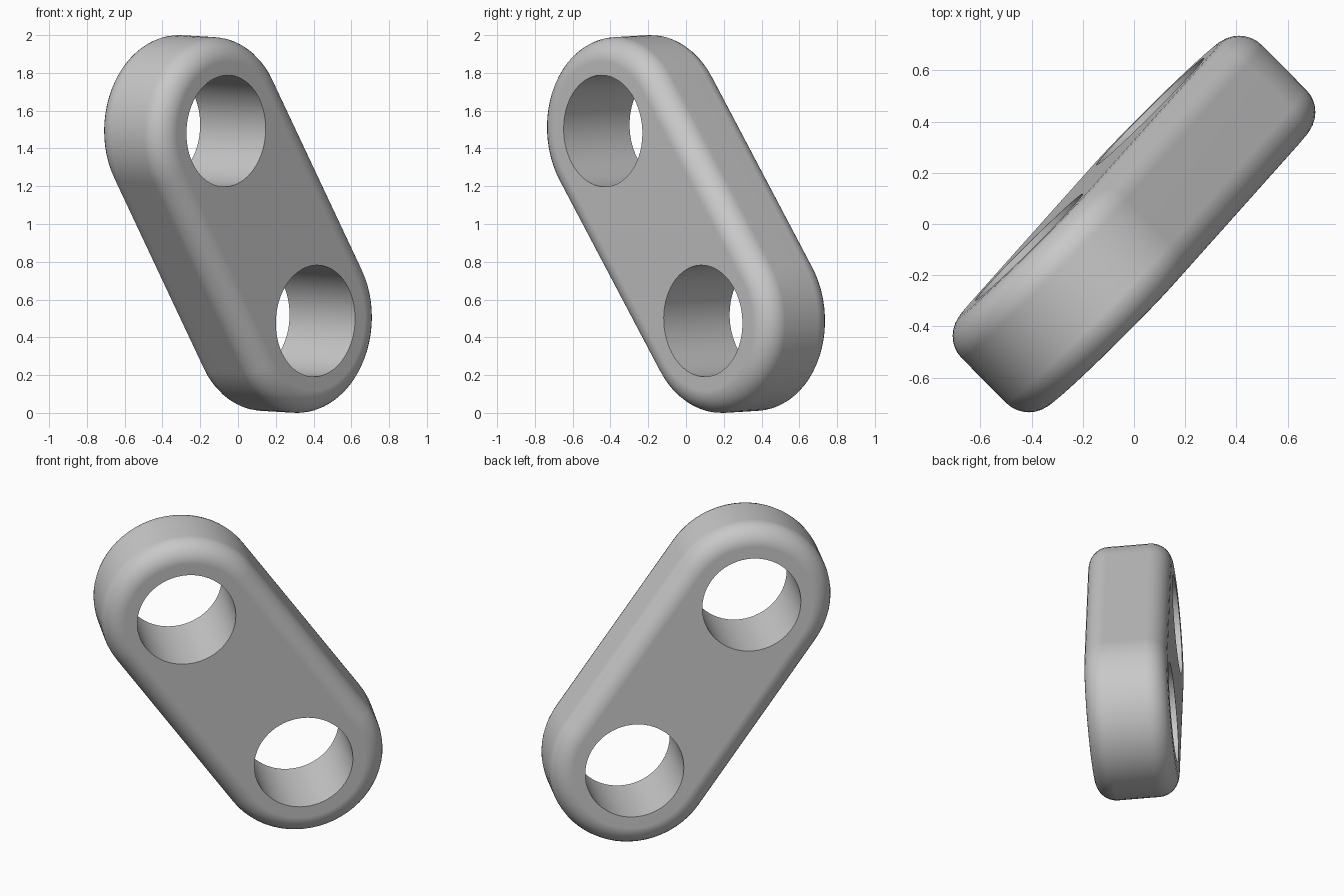
import bpy, bmesh
from math import pi, sin, cos, radians
from mathutils import Vector, Matrix

cube = bpy.data.objects.get("Cube")
if cube:
    bpy.data.objects.remove(cube, do_unlink=True)

R = 0.4925            # outer end radius, also the plate thickness
HALF_SPAN = 1.25 * R  # centre to hole axis
HOLE_R = 0.6 * R
FILLET = 0.25 * R
SEG = 32

grey = bpy.data.materials.new("plain_grey")
grey.use_nodes = True
colour = (0.58, 0.58, 0.58, 1)
grey.diffuse_color = colour
grey.node_tree.nodes["Principled BSDF"].inputs["Base Color"].default_value = colour


def prism(name, outline, height):
    """Extrude a flat outline symmetrically about z = 0."""
    bm = bmesh.new()
    base = bm.faces.new([bm.verts.new((x, y, -height / 2)) for x, y in outline])
    top = bmesh.ops.extrude_face_region(bm, geom=[base])
    verts = [v for v in top["geom"] if isinstance(v, bmesh.types.BMVert)]
    bmesh.ops.translate(bm, verts=verts, vec=(0, 0, height))
    bmesh.ops.recalc_face_normals(bm, faces=bm.faces)
    mesh = bpy.data.meshes.new(name)
    bm.to_mesh(mesh)
    bm.free()
    mesh.materials.append(grey)
    obj = bpy.data.objects.new(name, mesh)
    bpy.context.collection.objects.link(obj)
    return obj


def arc(cx, radius, start, sweep, count):
    return [(cx + radius * cos(start + sweep * i / count),
             radius * sin(start + sweep * i / count)) for i in range(count + 1)]


# Plate with two round ends
outline = arc(HALF_SPAN, R, -pi / 2, pi, SEG) + arc(-HALF_SPAN, R, pi / 2, pi, SEG)
plate = prism("link_plate", outline, R)
bpy.ops.object.select_all(action='DESELECT')
plate.select_set(True)
bpy.context.view_layer.objects.active = plate

# Rounded rims
bevel = plate.modifiers.new("rim", 'BEVEL')
bevel.width = FILLET
bevel.segments = 8
bevel.limit_method = 'ANGLE'
bevel.angle_limit = radians(40)
bevel.use_clamp_overlap = False
bpy.ops.object.modifier_apply(modifier=bevel.name)

# Through holes
for side in (-1, 1):
    circle = arc(side * HALF_SPAN, HOLE_R, 0, 2 * pi, 2 * SEG)[:-1]
    cutter = prism("hole_cutter", circle, 2 * R)
    cutter.hide_render = True
    cut = plate.modifiers.new("hole", 'BOOLEAN')
    cut.operation = 'DIFFERENCE'
    cut.solver = 'EXACT'
    cut.object = cutter
    bpy.ops.object.modifier_apply(modifier=cut.name)
    bpy.data.objects.remove(cutter, do_unlink=True)

# Smooth rounds with crisp hole edges and flat faces
bpy.ops.object.shade_smooth_by_angle(angle=radians(30))
weighted = plate.modifiers.new("flat_faces", 'WEIGHTED_NORMAL')
weighted.keep_sharp = True

# Tilt the plate into its resting pose
along = Vector((0.384, 0.43, -0.816)).normalized()
facing = Vector((0.704, -0.709, -0.042))
facing = (facing - along * facing.dot(along)).normalized()
across = facing.cross(along)
pose = Matrix((along, across, facing)).transposed().to_4x4()
plate.matrix_world = Matrix.Translation((0, 0, 1)) @ pose
